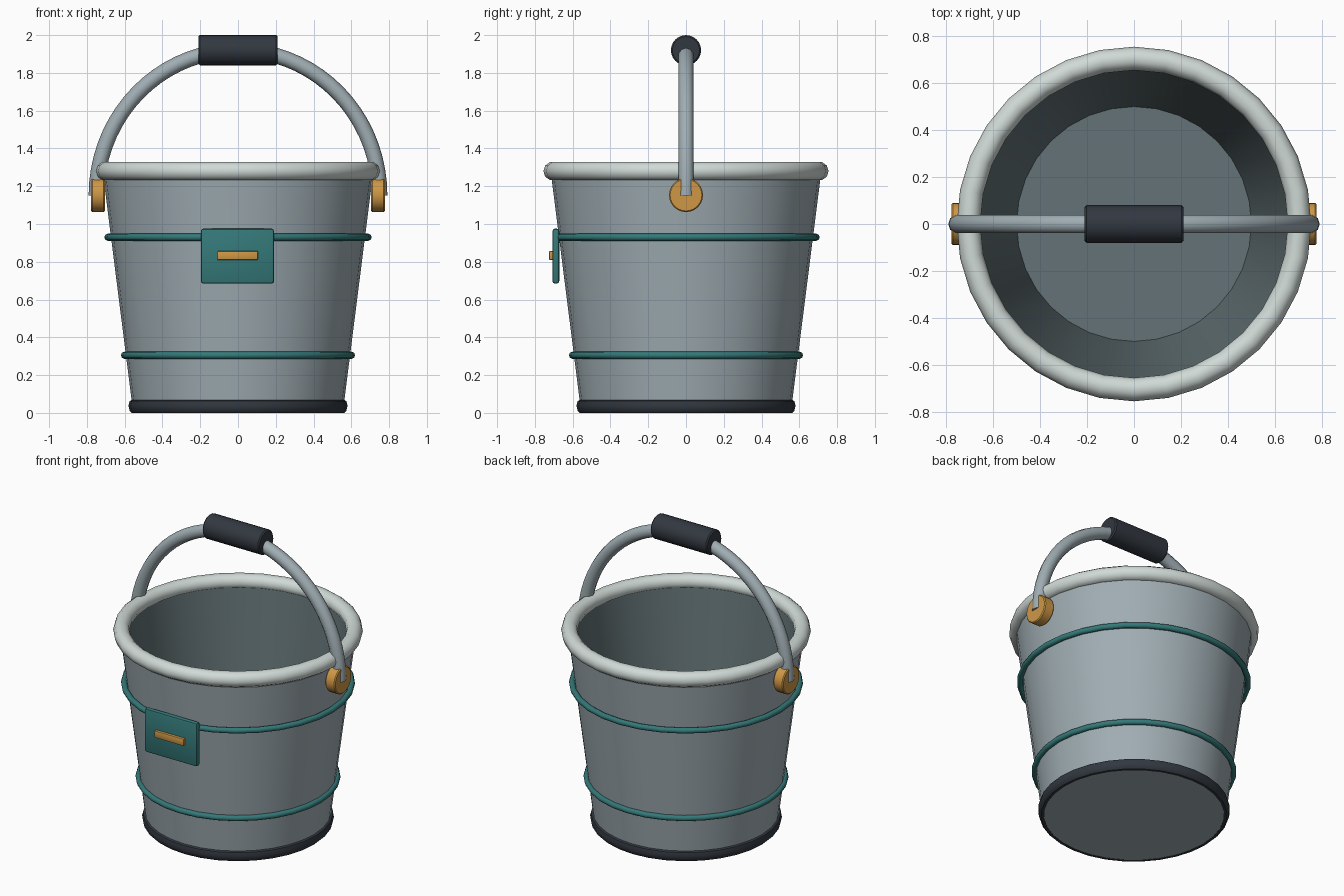
import bpy, bmesh, math
from mathutils import Matrix, Vector

if "Cube" in bpy.data.objects:
    bpy.data.objects.remove(bpy.data.objects["Cube"])

SEG = 32


def mat(name, rgb):
    m = bpy.data.materials.new(name)
    m.diffuse_color = (*rgb, 1)
    m.use_nodes = True
    m.node_tree.nodes["Principled BSDF"].inputs["Base Color"].default_value = m.diffuse_color
    return m


steel = mat("steel", (0.35, 0.42, 0.45))
inside = mat("inner grey", (0.125, 0.17, 0.18))
pale = mat("pale rim", (0.63, 0.70, 0.67))
teal = mat("teal", (0.035, 0.19, 0.19))
gold = mat("gold", (0.62, 0.31, 0.06))
dark = mat("dark grey", (0.032, 0.04, 0.052))


def finish(name, bm, *mats, angle=40):
    bmesh.ops.remove_doubles(bm, verts=bm.verts, dist=1e-5)
    bmesh.ops.recalc_face_normals(bm, faces=bm.faces)
    me = bpy.data.meshes.new(name)
    bm.to_mesh(me)
    bm.free()
    for m in mats:
        me.materials.append(m)
    me.shade_smooth()
    me.set_sharp_from_angle(angle=math.radians(angle))
    ob = bpy.data.objects.new(name, me)
    bpy.context.collection.objects.link(ob)
    return ob


def lathe(name, profile, *mats, closed=False, seg=SEG, matrix=None, angle=40, rule=None):
    """Spin (radius, z) points around z; rule maps a profile segment to a material slot."""
    bm = bmesh.new()
    rings = [[bm.verts.new((r * math.cos(2 * math.pi * k / seg),
                            r * math.sin(2 * math.pi * k / seg), z)) for k in range(seg)]
             for r, z in profile]
    n = len(profile)
    for i in range(n if closed else n - 1):
        a, b = rings[i], rings[(i + 1) % n]
        for k in range(seg):
            j = (k + 1) % seg
            f = bm.faces.new((a[k], a[j], b[j], b[k]))
            f.material_index = rule(i) if rule else 0
    if matrix:
        bm.transform(matrix)
    return finish(name, bm, *mats, angle=angle)


def ring(name, major, z, minor, m, sides=8):
    pts = [(major + minor * math.cos(2 * math.pi * i / sides),
            z + minor * math.sin(2 * math.pi * i / sides)) for i in range(sides)]
    return lathe(name, pts, m, closed=True, angle=60)


def disc_x(name, x0, x1, z, r, bev, m, seg=24):
    """Bevelled cylinder lying along x."""
    pts = [(0, x0), (r - bev, x0), (r, x0 + bev), (r, x1 - bev), (r - bev, x1), (0, x1)]
    mtx = Matrix.Translation((0, 0, z)) @ Matrix.Rotation(math.pi / 2, 4, 'Y')
    return lathe(name, pts, m, seg=seg, matrix=mtx)


def box(name, size, loc, bev, m):
    bm = bmesh.new()
    bmesh.ops.create_cube(bm, size=1, matrix=Matrix.Translation(loc) @ Matrix.Diagonal((*size, 1)))
    bmesh.ops.bevel(bm, geom=bm.edges[:], offset=bev, segments=2, profile=0.5, affect='EDGES')
    return finish(name, bm, m)


# Bucket shell with darker inside
lathe("bucket_body",
      [(0, 0.002), (0.555, 0.002), (0.716, 1.275), (0.665, 1.275), (0.5, 0.06), (0, 0.06)],
      steel, inside, rule=lambda i: 1 if i >= 3 else 0)

# Rim, hoops and foot band
ring("rim", 0.705, 1.28, 0.05, pale, 10)
ring("upper_hoop", 0.689, 0.93, 0.019, teal)
ring("lower_hoop", 0.601, 0.305, 0.019, teal)
lathe("foot_band", [(0.545, 0.0), (0.562, 0.0), (0.574, 0.012), (0.58, 0.038),
                    (0.574, 0.062), (0.56, 0.07), (0.545, 0.07)], dark, closed=True)

# Handle ears on both sides
for side, label in ((-1, "left"), (1, "right")):
    a, b = sorted((side * 0.705, side * 0.777))
    disc_x(label + "_ear", a, b, 1.153, 0.09, 0.006, gold)

# Bail handle: half ellipse swept with a round section
bm = bmesh.new()
STEPS, SIDES, TUBE = 36, 10, 0.041
loops = []
for i in range(STEPS + 1):
    t = math.pi * i / STEPS
    c = Vector((0.75 * math.cos(t), 0, 1.15 + 0.77 * math.sin(t)))
    out = Vector((0.77 * math.cos(t), 0, 0.75 * math.sin(t))).normalized()
    loops.append([bm.verts.new(c + TUBE * (out * math.cos(2 * math.pi * k / SIDES)
                                           + Vector((0, math.sin(2 * math.pi * k / SIDES), 0))))
                  for k in range(SIDES)])
for a, b in zip(loops, loops[1:]):
    for k in range(SIDES):
        j = (k + 1) % SIDES
        bm.faces.new((a[k], a[j], b[j], b[k]))
bm.faces.new(loops[0])
bm.faces.new(loops[-1])
finish("bail_handle", bm, steel, angle=50)

# Grip
disc_x("grip", -0.21, 0.21, 1.92, 0.08, 0.008, dark)

# Front plate with a small bar
box("front_plate", (0.387, 0.036, 0.29), (-0.003, -0.689, 0.83), 0.012, teal)
box("plate_bar", (0.215, 0.022, 0.047), (-0.002, -0.714, 0.833), 0.005, gold)
